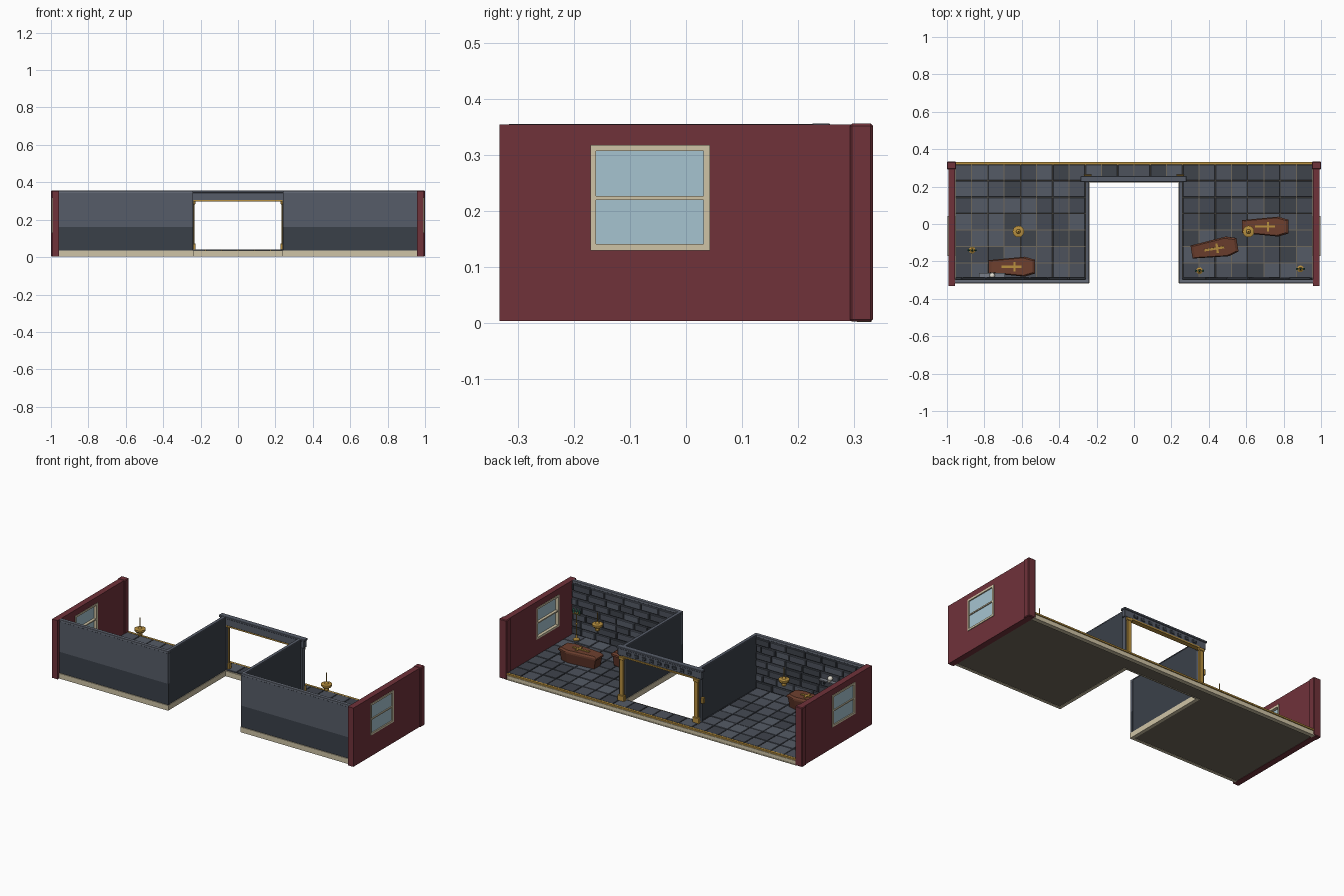
import bpy, bmesh, math, random
from mathutils import Matrix, Vector

if "Cube" in bpy.data.objects:
    bpy.data.objects.remove(bpy.data.objects["Cube"])

random.seed(4)
mats = {}


def mat(hexcol):
    if hexcol not in mats:
        m = bpy.data.materials.new("paint_" + hexcol)
        c = [int(hexcol[i:i + 2], 16) / 255 for i in (0, 2, 4)]
        m.diffuse_color = [((v + .055) / 1.055) ** 2.4 for v in c] + [1]
        m.use_nodes = True
        m.node_tree.nodes["Principled BSDF"].inputs["Base Color"].default_value = m.diffuse_color
        mats[hexcol] = m
    return mats[hexcol]


RED, CREAM, GLASS, GOLD = "70323a", "cfc4a6", "a6c4d0", "b8903f"
UPPER, LOWER, DARK, TAUPE = "565c68", "3a4049", "30343b", "6f685c"
WOOD, LID, GREEN, BONE = "5a3226", "6e402f", "3f8f72", "e6e2d6"
TILES = ("454a53", "4d525c", "555b66", "3e434b")


def finish(name, bm, cols, bevel=0, smooth=False):
    bmesh.ops.recalc_face_normals(bm, faces=bm.faces)
    me = bpy.data.meshes.new(name)
    bm.to_mesh(me)
    bm.free()
    for c in ([cols] if isinstance(cols, str) else cols):
        me.materials.append(mat(c))
    ob = bpy.data.objects.new(name, me)
    bpy.context.collection.objects.link(ob)
    if smooth:
        for p in me.polygons:
            p.use_smooth = True
    if bevel:
        b = ob.modifiers.new("bevel", 'BEVEL')
        b.width, b.segments = bevel, 1
    return ob


def add_box(bm, b, index=0):
    """b = x0, x1, y0, y1, z0, z1"""
    size = [b[1] - b[0], b[3] - b[2], b[5] - b[4]]
    mid = [(b[0] + b[1]) / 2, (b[2] + b[3]) / 2, (b[4] + b[5]) / 2]
    m = Matrix.Translation(mid) @ Matrix.Diagonal([abs(v) for v in size] + [1])
    r = bmesh.ops.create_cube(bm, size=1, matrix=m)
    for f in {f for v in r["verts"] for f in v.link_faces}:
        f.material_index = index


def boxes(name, blist, col, bevel=0):
    bm = bmesh.new()
    for b in blist:
        if len(b) == 7:
            add_box(bm, b[:6], b[6])
        else:
            add_box(bm, b)
    return finish(name, bm, col, bevel)


def ring(x0, x1, outer, inner):
    """Four boxes round a rectangular opening in the yz plane"""
    a, b, c, d = outer
    e, f, g, h = inner
    return [(x0, x1, a, e, c, d), (x0, x1, f, b, c, d), (x0, x1, e, f, c, g), (x0, x1, e, f, h, d)]


def lathe(name, profile, loc, col, n=12):
    bm = bmesh.new()
    vs = [bm.verts.new((r, 0, z)) for r, z in profile]
    es = [bm.edges.new(p) for p in zip(vs, vs[1:])]
    bmesh.ops.spin(bm, geom=vs + es, axis=(0, 0, 1), cent=(0, 0, 0), steps=n, angle=2 * math.pi)
    bmesh.ops.remove_doubles(bm, verts=bm.verts, dist=1e-5)
    ob = finish(name, bm, col)
    ob.location = loc
    return ob


# U-shaped foundation: two room slabs, joined by a strip at the back
U = [(-.965, -.24, -.31, .325), (.24, .965, -.31, .325), (-.24, .24, .226, .325)]
boxes("foundation", [u + (.006, .034) for u in U], TAUPE)
boxes("back_plinth", [(-.96, .96, .318, .329, .004, .028), (-.96, .96, .305, .331, 0.002, .008)], CREAM)
boxes("back_gold_trim", [(-.96, .96, .318, .331, .031, .040)], GOLD)
boxes("threshold_plinth", [(-.24, .24, .222, .229, .004, .035)], CREAM)

# Floor tiles
slabs = []
nx, ny = 22, 7
dx, dy = 1.91 / nx, .615 / ny
for i in range(nx):
    for j in range(ny):
        x, y = -.955 + i * dx, -.296 + j * dy
        x1, y1 = x + dx, y + dy
        if j < ny - 1:
            if x < 0:
                x1 = min(x1, -.245)
            else:
                x = max(x, .245)
            if x1 - x < .01 or (x >= 0 and x + .01 > x1) or (-.25 < x < .2):
                continue
        slabs.append((x + .002, x1 - .002, y + .002, y1 - .002, .03,
                      .039 + random.uniform(0, .002), random.randrange(4)))
boxes("floor_tiles", slabs, TILES, .001)

for s, side in ((-1, "left"), (1, "right")):
    def X(a, b):
        return (min(s * a, s * b), max(s * a, s * b))

    # Front wall: plinth, lower band, upper band, cap
    w = X(.24, .957)
    boxes(side + "_front_plinth", [w + (-.318, -.30, .004, .035)], CREAM)
    boxes(side + "_front_lower_wall", [w + (-.313, -.297, .035, .162)], LOWER)
    boxes(side + "_front_upper_wall", [w + (-.315, -.297, .162, .342)], UPPER)
    boxes(side + "_front_wall_cap", [w + (-.316, -.296, .342, .355)], "666c78", .001)

    # Stone blocks on the room side of the front wall
    stones, rows = [], 7
    h = (.342 - .04) / rows
    for r in range(rows):
        x = .258 - (r % 2) * .05
        while x < .955:
            n = x + random.uniform(.085, .13)
            a, b = max(x, .258), min(n, .957)
            if b - a > .012:
                stones.append(X(a + .002, b - .002) + (-.298, -.286 + random.uniform(-.003, .003),
                              .04 + r * h + .002, .04 + (r + 1) * h - .002, random.randrange(4)))
            x = n
    boxes(side + "_stone_blocks", stones, TILES, .003)

    # Courtyard side wall
    boxes(side + "_inner_wall", [X(.242, .257) + (-.313, .235, .035, .35)], LOWER)
    boxes(side + "_inner_wall_cap", [X(.240, .258) + (-.315, .235, .35, .355)], UPPER)
    boxes(side + "_inner_plinth", [X(.238, .257) + (-.316, .23, .004, .035)], CREAM)

    # Red end wall with window opening and corner pillar
    opening = (-.165, .038, .135, .313)
    boxes(side + "_end_wall", ring(*X(.957, .993), (-.332, .30, .004, .354), opening), RED)
    boxes(side + "_corner_pillar", [X(.951, 1) + (.292, .333, .003, .356)], RED, .004)
    fr = ring(*X(.954, .997), (-.17, .043, .13, .318), (-.16, .031, .141, .307))
    fr.append(X(.956, .996) + (-.16, .031, .220, .227))
    boxes(side + "_window_frame", fr, CREAM)
    boxes(side + "_window_glass", [X(.972, .990) + (-.162, .033, .138, .31)], GLASS)

    # Door jamb and gold pilaster with base and capital
    boxes(side + "_door_jamb", [X(.238, .268) + (.226, .25, .038, .305)], UPPER)
    boxes(side + "_gold_pilaster", [X(.232, .26) + (.244, .258, .07, .285),
                                    X(.226, .268) + (.24, .264, .038, .072),
                                    X(.228, .265) + (.242, .261, .282, .300)], GOLD, .002)

# Doorway lintel with stone relief and gold lining
boxes("door_lintel", [(-.28, .275, .228, .252, .303, .346), (-.285, .28, .224, .257, .344, .356)], UPPER, .002)
boxes("lintel_gold_lining", [(-.24, .24, .228, .257, .296, .304)], GOLD)
relief = [(x - .014, x + .014, .25, .255, .314, .334) for x in [-.2 + .05 * k for k in range(9)]]
boxes("lintel_relief", relief, LOWER, .003)
boxes("wall_switch_box", [(-.285, -.268, .226, .244, .155, .19)], GOLD, .002)


# Coffins: tapered hexagonal body, overhanging lid, gold cross
def coffin(name, x, y, ang, roll=0, slide=0):
    outline = [(-.122, -.034), (.068, -.052), (.122, -.036), (.122, .036), (.068, .052), (-.122, .034)]

    def prism(part, levels, col, off=0):
        bm = bmesh.new()
        loops = [[bm.verts.new((px * k, py * k + off, z)) for px, py in outline] for k, z in levels]
        for a, b in zip(loops, loops[1:]):
            for i in range(6):
                bm.faces.new((a[i], a[(i + 1) % 6], b[(i + 1) % 6], b[i]))
        bm.faces.new(loops[0])
        bm.faces.new(loops[-1])
        return finish(name + part, bm, col)
    parts = [prism("_body", [(.88, 0), (.96, .056)], WOOD),
             prism("_lid", [(1.02, .056), (1.02, .066), (.9, .076)], LID, slide),
             boxes(name + "_cross", [(-.055, .052, slide - .006, slide + .006, .074, .081),
                                     (.008, .02, slide - .026, slide + .026, .074, .0805)], GOLD)]
    for p in parts:
        p.matrix_world = (Matrix.Translation((x, y, .041)) @ Matrix.Rotation(math.radians(ang), 4, 'Z')
                          @ Matrix.Rotation(math.radians(roll), 4, 'X'))


coffin("left_coffin", -.653, -.228, 0)
coffin("right_coffin_front", .43, -.128, 9, 6, .004)
coffin("right_coffin_back", .702, -.014, 0)

# Hanging lamps
for k, x in enumerate((-.618, .612)):
    lathe(f"hanging_lamp_{k}", [(0, .243), (.012, .246), (.014, .256), (.007, .262), (.024, .268), (.031, .278),
          (.031, .286), (.012, .289), (.006, .297), (.003, .30), (.003, .352), (0, .352)], (x, -.04, 0), GOLD, 16)

# Standing candle holders
for k, (x, y) in enumerate(((-.865, -.14), (.35, -.25), (.89, -.24))):
    lathe(f"candle_stand_{k}", [(0, 0), (.018, 0), (.018, .006), (.006, .014), (.004, .03), (.004, .09),
          (.007, .095), (.004, .10), (.004, .155), (.011, .162), (0, .164)], (x, y, .039), GOLD)
    boxes(f"candle_arms_{k}", [(x - .024, x + .024, y - .004, y + .004, .19, .197)], "6b6136")
    for q in (-.019, 0, .019):
        lathe(f"candle_{k}_{q}", [(0, 0), (.005, 0), (.005, .012), (.006, .018), (0, .032)],
              (x + q, y, .196), GREEN, 8)

# Wall shelf with round skull
boxes("wall_shelf", [(-.83, -.69, -.295, -.262, .212, .219)], "7a7f88")
boxes("shelf_brackets", [(x, x + .008, -.295, -.275, .19, .212) for x in (-.81, -.718)], LOWER)
bm = bmesh.new()
bmesh.ops.create_uvsphere(bm, u_segments=14, v_segments=8, radius=.0145,
                          matrix=Matrix.Translation((-.758, -.275, .236)))
finish("skull", bm, BONE, smooth=True)
boxes("skull_jaw", [(-.766, -.750, -.274, -.260, .219, .228)], BONE, .002)
